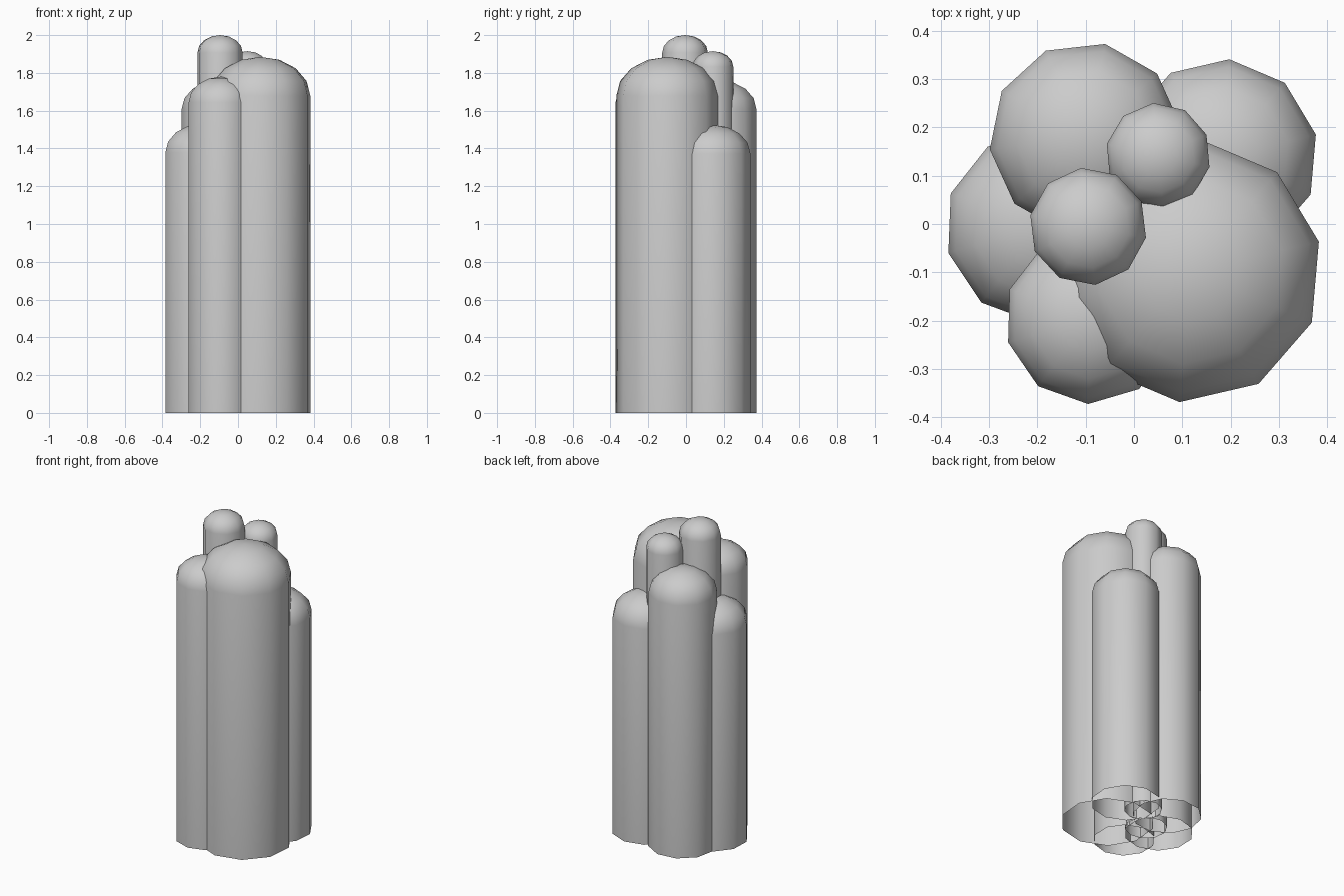
import bpy, bmesh
from math import sin, cos, radians, pi

if "Cube" in bpy.data.objects:
    bpy.data.objects.remove(bpy.data.objects["Cube"])

SIDES = 10
RINGS = 4
DOME = 0.76  # dome height relative to column radius


def column(name, x, y, r, top, phase):
    """Ten-sided column, open underneath, with a rounded cap."""
    bm = bmesh.new()
    h = r * DOME
    profile = [(r, 0.0)]
    for i in range(RINGS):
        a = pi / 2 * i / RINGS
        profile.append((r * cos(a), top - h + h * sin(a)))
    loops = []
    for pr, z in profile:
        loops.append([bm.verts.new((x + pr * cos(radians(phase) + 2 * pi * k / SIDES),
                                    y + pr * sin(radians(phase) + 2 * pi * k / SIDES), z))
                      for k in range(SIDES)])
    for lo, hi in zip(loops, loops[1:]):
        for k in range(SIDES):
            n = (k + 1) % SIDES
            bm.faces.new((lo[k], lo[n], hi[n], hi[k]))
    tip = bm.verts.new((x, y, top))
    for k in range(SIDES):
        bm.faces.new((loops[-1][k], loops[-1][(k + 1) % SIDES], tip))
    for f in bm.faces:
        f.smooth = True
    mesh = bpy.data.meshes.new(name)
    bm.to_mesh(mesh)
    bm.free()
    bpy.context.collection.objects.link(bpy.data.objects.new(name, mesh))


# Cluster of columns: name, x, y, radius, top height, rotation in degrees
for spec in [
    ("large_front_column", 0.118, -0.098, 0.272, 1.885, 13),
    ("back_left_column", -0.10, 0.177, 0.20, 1.76, 6.4),
    ("left_column", -0.192, -0.006, 0.20, 1.53, 15.7),
    ("front_left_column", -0.09, -0.195, 0.178, 1.78, 16.4),
    ("back_right_column", 0.18, 0.14, 0.202, 1.525, 13),
    ("thin_back_column", 0.05, 0.142, 0.109, 1.915, 23.3),
    ("thin_tall_column", -0.095, -0.005, 0.122, 2.0, 25),
]:
    column(*spec)
